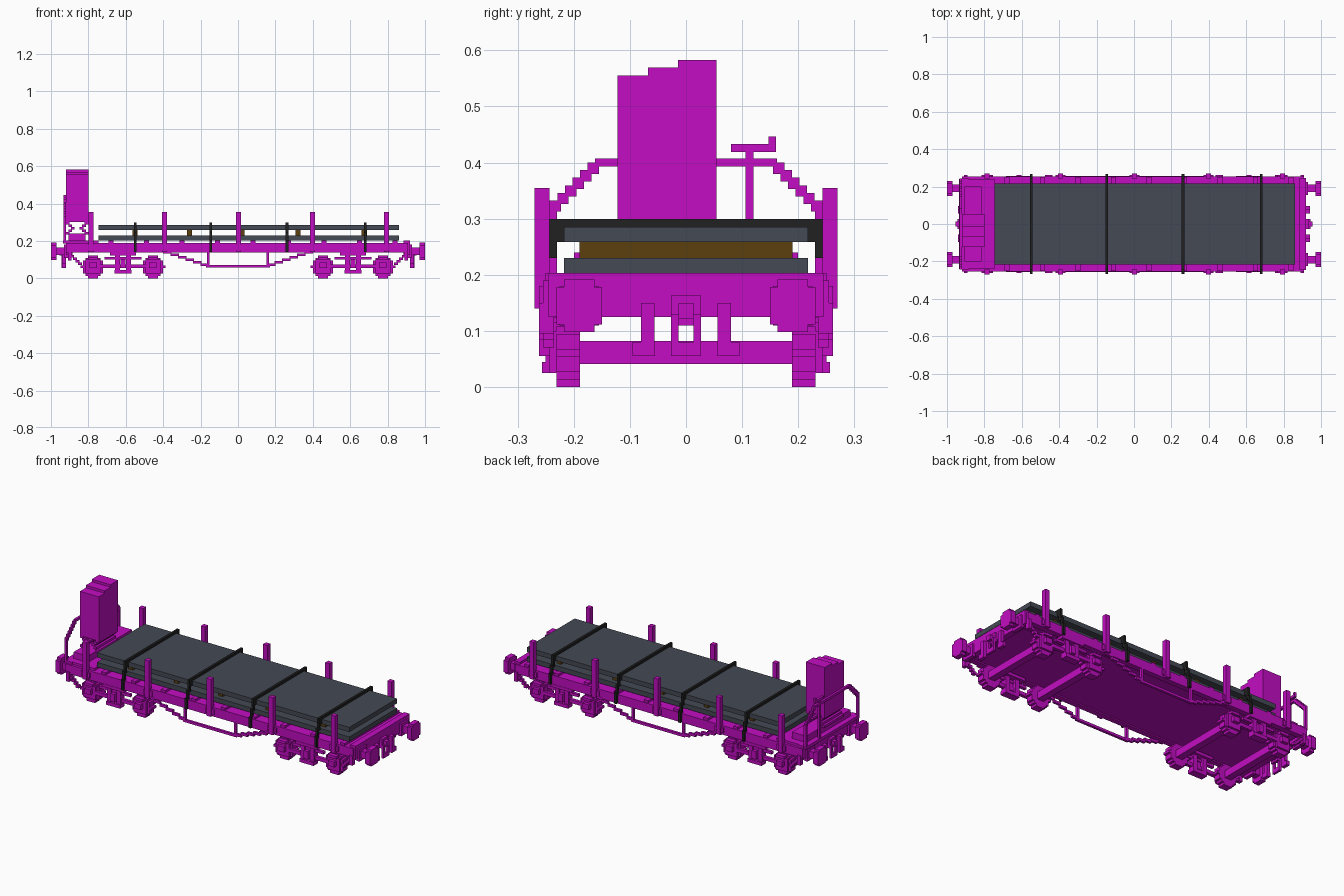
import bpy, bmesh, math
from mathutils import Matrix, Vector

if "Cube" in bpy.data.objects:
    bpy.data.objects.remove(bpy.data.objects["Cube"])

U = 2 / 148  # one block of the stepped style


def material(name, r, g, b):
    m = bpy.data.materials.new(name)
    m.use_nodes = True
    m.diffuse_color = (r, g, b, 1)
    m.node_tree.nodes["Principled BSDF"].inputs["Base Color"].default_value = (r, g, b, 1)
    return m


MAGENTA = material("magenta paint", 0.54, 0.004, 0.54)
SLATE = material("slate steel", 0.058, 0.067, 0.088)
BLACK = material("black strap", 0.015, 0.015, 0.015)
BROWN = material("brown wood", 0.107, 0.05, 0.004)


class Part:
    """Collects blocks and becomes one named object."""

    def __init__(self, name, mat):
        self.name, self.mat, self.bm = name, mat, bmesh.new()

    def box(self, x0, x1, y0, y1, z0, z1):
        lo, hi = Vector((x0, y0, z0)), Vector((x1, y1, z1))
        size = hi - lo
        m = Matrix.Translation((lo + hi) / 2) @ Matrix.Diagonal((*size, 1))
        bmesh.ops.create_cube(self.bm, size=1, matrix=m)

    def sides(self, x0, x1, y0, y1, z0, z1):
        self.box(x0, x1, y0, y1, z0, z1)
        self.box(x0, x1, -y1, -y0, z0, z1)

    def disc(self, centre, radius, half, axis):
        """Stepped disc facing along axis 0 (x) or 1 (y)."""
        rows = round(2 * radius / U)
        step = 2 * radius / rows
        for i in range(rows):
            z = -radius + i * step
            mid = z + step / 2
            w = max(1, round(math.sqrt(radius ** 2 - mid ** 2) / U)) * U
            dx, dy = (half, w) if axis == 0 else (w, half)
            x, y, cz = centre
            self.box(x - dx, x + dx, y - dy, y + dy, cz + z, cz + z + step)

    def done(self):
        mesh = bpy.data.meshes.new(self.name)
        self.bm.to_mesh(mesh)
        self.bm.free()
        mesh.materials.append(self.mat)
        bpy.context.collection.objects.link(bpy.data.objects.new(self.name, mesh))


# Deck, side beams, end beams and cross bearers
p = Part("deck", MAGENTA)
p.box(-0.92, 0.91, -0.24, 0.24, 0.145, 0.19)
p.sides(-0.92, 0.91, 0.225, 0.255, 0.138, 0.19)
for s in (-1, 1):
    a, b = sorted((s * 0.885, s * 0.92))
    p.box(a, b, -0.245, 0.245, 0.125, 0.203)
for i in range(9):
    x = -0.68 + i * 0.19
    p.box(x - U, x + U, -0.25, 0.25, 0.18, 0.203)
p.done()

# Upright stakes with their pockets
p = Part("side_stakes", MAGENTA)
for i in range(5):
    x = -0.787 + i * 0.395
    p.sides(x - U, x + U, 0.243, 0.27, 0.14, 0.355)
    p.sides(x - 2 * U, x + 2 * U, 0.24, 0.262, 0.15, 0.18)
p.done()

# Truss rods hanging below the side beams
p = Part("truss_rods", MAGENTA)
p.sides(-0.17, 0.17, 0.243, 0.257, 0.058, 0.072)
for s in (-1, 1):
    for i in range(6):
        a, b = sorted((s * (0.155 + i * 0.04), s * (0.2 + i * 0.04)))
        p.sides(a, b, 0.243, 0.257, 0.065 + i * U, 0.079 + i * U)
    p.sides(s * 0.16 - U / 2, s * 0.16 + U / 2, 0.243, 0.257, 0.06, 0.14)
p.done()

# Bogies: wheels, axles, axle boxes and side frames
wheels = Part("wheels", MAGENTA)
axles = Part("axles", MAGENTA)
frames = Part("bogie_frames", MAGENTA)
for c in (-0.615, 0.615):
    for x in (c - 0.16, c + 0.16):
        axles.box(x - 0.02, x + 0.02, -0.2, 0.2, 0.041, 0.082)
        for y in (-0.21, 0.21):
            wheels.disc((x, y, 0.061), 0.061, 0.021, 1)
        frames.sides(x - 0.04, x + 0.04, 0.225, 0.243, 0.025, 0.1)
        frames.sides(x - 0.02, x + 0.02, 0.243, 0.262, 0.055, 0.085)
        frames.sides(x - 0.027, x + 0.027, 0.225, 0.255, 0.1, 0.115)
    # arched side bars, spring columns and plates
    frames.sides(c - 0.13, c + 0.13, 0.225, 0.243, 0.055, 0.075)
    frames.sides(c - 0.1, c + 0.1, 0.225, 0.243, 0.1, 0.115)
    frames.sides(c - 0.07, c + 0.07, 0.2, 0.257, 0.123, 0.14)
    frames.sides(c - 0.045, c + 0.045, 0.215, 0.257, 0.025, 0.045)
    for d in (-0.03, 0.03):
        frames.sides(c + d - U, c + d + U, 0.215, 0.25, 0.04, 0.125)
    frames.sides(c - U, c + U, 0.23, 0.262, 0.055, 0.1)
for part in (wheels, axles, frames):
    part.done()

# Buffers, couplers, hoses and corner steps at both ends
buffers = Part("buffers", MAGENTA)
couplers = Part("couplers", MAGENTA)
hoses = Part("brake_hoses", MAGENTA)
steps = Part("corner_steps", MAGENTA)


def end_box(part, s, x0, x1, *rest):
    a, b = sorted((s * x0, s * x1))
    part.box(a, b, *rest)


for s in (-1, 1):
    for y in (-0.19, 0.19):
        buffers.disc((s * 0.985, y, 0.145), 0.047, 0.015, 0)
        end_box(buffers, s, 0.91, 0.975, y - 0.02, y + 0.02, 0.125, 0.165)
        end_box(buffers, s, 0.91, 0.93, y - 0.035, y + 0.035, 0.11, 0.18)
    # coupling hook and open link
    end_box(couplers, s, 0.91, 0.955, -U, U, 0.122, 0.15)
    end_box(couplers, s, 0.92, 0.935, -0.027, 0.027, 0.11, 0.163)
    for y in (-0.02, 0.02):
        end_box(couplers, s, 0.93, 0.944, y - U / 2, y + U / 2, 0.06, 0.13)
    end_box(couplers, s, 0.93, 0.944, -0.027, 0.027, 0.055, 0.08)
    for t in (-1, 1):
        y = t * 0.068
        end_box(hoses, s, 0.92, 0.94, y - 0.012, y + 0.012, 0.058, 0.15)
        a, b = sorted((t * 0.055, t * 0.095))
        end_box(hoses, s, 0.92, 0.94, a, b, 0.055, 0.08)
    # stepped hangers with a foot plate
    for i in range(5):
        x = 0.835 + i * U
        a, b = sorted((s * x, s * (x + 1.5 * U)))
        steps.sides(a, b, 0.235, 0.255, 0.07 + i * U, 0.085 + i * U)
    a, b = sorted((s * 0.89, s * 0.91))
    steps.sides(a, b, 0.235, 0.262, 0.095, 0.15)
for part in (buffers, couplers, hoses, steps):
    part.done()

# Brake tower with its stepped roof, base and flared legs
p = Part("brake_tower", MAGENTA)
for y0, y1, top in ((-0.122, -0.068, 0.555), (-0.068, -0.014, 0.569), (-0.014, 0.054, 0.583)):
    p.box(-0.92, -0.8, y0, y1, 0.3, top)
p.box(-0.905, -0.815, -0.2, 0.2, 0.19, 0.24)
for i in range(5):
    inset = U * (2 - abs(i - 2)) * -1 + 3 * U
    for x0, x1 in ((-0.92 + 3 * U - inset, -0.9 + 3 * U - inset),
                   (-0.82 - 3 * U + inset, -0.8 - 3 * U + inset)):
        p.box(x0, x1, -0.122, 0.054, 0.235 + i * U, 0.235 + (i + 1) * U)
p.done()

# Platform beside the tower
p = Part("brake_platform", MAGENTA)
p.box(-0.935, -0.745, -0.24, 0.24, 0.185, 0.203)
p.done()

# End railing that steps down to the corners
p = Part("end_railing", MAGENTA)
p.box(-0.933, -0.919, -0.162, 0.162, 0.393, 0.407)
for i in range(6):
    y = 0.155 + i * U
    p.sides(-0.933, -0.919, y, y + 1.5 * U, 0.38 - i * U, 0.4 - i * U)
p.sides(-0.933, -0.919, 0.23, 0.244, 0.19, 0.325)
p.done()

# Hand brake column and crank
p = Part("hand_brake", MAGENTA)
p.box(-0.933, -0.919, 0.106, 0.12, 0.19, 0.42)
p.box(-0.933, -0.919, 0.08, 0.16, 0.419, 0.433)
p.box(-0.933, -0.919, 0.147, 0.16, 0.433, 0.446)
p.done()

# Load: two steel slabs, wooden spacers between them
for name, z in (("lower_slab", 0.203), ("upper_slab", 0.258)):
    p = Part(name, SLATE)
    p.box(-0.745, 0.86, -0.217, 0.217, z, z + 2 * U)
    p.done()
p = Part("wood_spacers", BROWN)
for x in (-0.55, -0.26, 0.022, 0.32, 0.675):
    p.box(x - U, x + U, -0.19, 0.19, 0.23, 0.258)
p.done()

# Tie-down straps stepping out over the deck edges
p = Part("straps", BLACK)
for x in (-0.55, -0.145, 0.262, 0.68):
    a, b = x - U / 2, x + U / 2
    p.box(a, b, -0.23, 0.23, 0.285, 0.299)
    p.sides(a, b, 0.217, 0.243, 0.258, 0.299)
    p.sides(a, b, 0.23, 0.244, 0.23, 0.26)
    p.sides(a, b, 0.243, 0.257, 0.19, 0.245)
    p.sides(a, b, 0.255, 0.268, 0.14, 0.203)
p.done()
